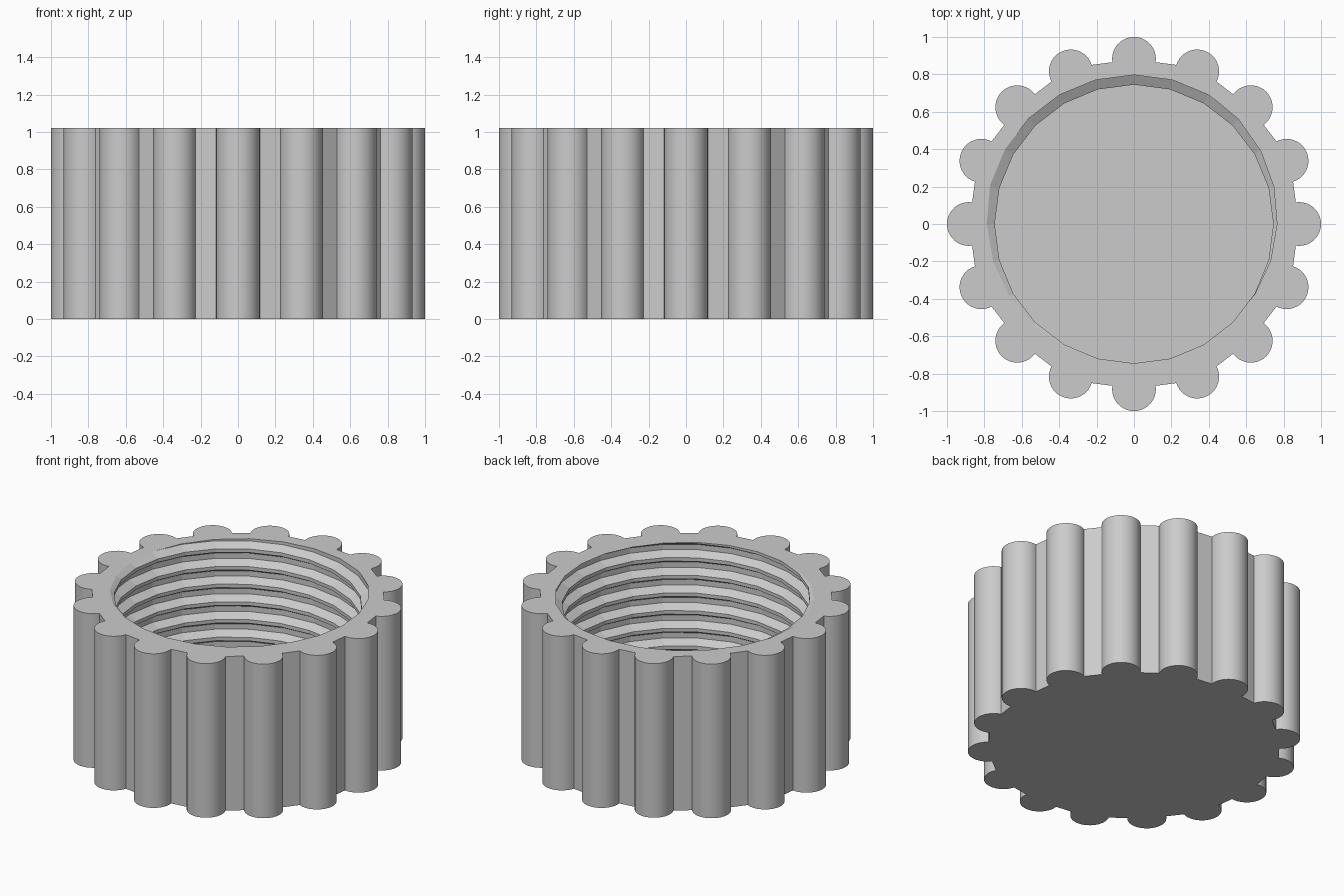
import bpy, bmesh
from math import sin, cos, radians, acos, pi

if "Cube" in bpy.data.objects:
    bpy.data.objects.remove(bpy.data.objects["Cube"])

H, FLOOR = 1.02, 0.117         # total height, inner floor level
PITCH, SIDES = 0.117, 24       # thread pitch, facets per turn
KNOB_R, KNOB_C = 0.117, 0.883  # grip rib radius and distance from axis
# thread profile over one pitch: (fraction of pitch, radius)
PROFILE = [(-0.15, 0.797), (0.15, 0.797), (0.4, 0.745), (0.6, 0.745)]

bm = bmesh.new()

# internal thread: one continuous helical tube wall
cols = []
for j in range(SIDES):
    a = 360 * j / SIDES
    col = []
    for t in range(-11, 4):
        for f, r in PROFILE:
            z = H + PITCH * (t + f + (a - 110) / 360)
            col.append(bm.verts.new((r * cos(radians(a)), r * sin(radians(a)), z)))
    cols.append(col)
n = len(PROFILE)
for j in range(SIDES):
    last = j == SIDES - 1
    nxt, shift = (cols[0], n) if last else (cols[j + 1], 0)
    for i in range(len(cols[j]) - 1 - n):
        bm.faces.new((cols[j][i], nxt[i + shift], nxt[i + 1 + shift], cols[j][i + 1]))

# trim the thread at the rim and at the floor
for z, top in ((H, True), (FLOOR, False)):
    bmesh.ops.bisect_plane(bm, geom=bm.verts[:] + bm.edges[:] + bm.faces[:], dist=1e-6,
                           plane_co=(0, 0, z), plane_no=(0, 0, 1),
                           clear_outer=top, clear_inner=not top)
loose = [v for v in bm.verts if not v.link_faces]
bmesh.ops.delete(bm, geom=loose, context='VERTS')


def rim_edges(z):
    return [e for e in bm.edges if len(e.link_faces) < 2
            and all(abs(v.co.z - z) < 1e-4 for v in e.verts)]


# inner floor
bmesh.ops.triangle_fill(bm, use_beauty=True, edges=rim_edges(FLOOR), normal=(0, 0, 1))

# outer outline: sixteen round ribs joined by straight body facets
outline, on_rib = [], []
ARC = 20
for k in range(16):
    c = 2 * pi * k / 16
    inner = 0.865 if k % 2 == 0 else 0.8725
    reach = acos((inner - KNOB_C) / KNOB_R)
    for i in range(ARC + 1):
        b = -reach + 2 * reach * i / ARC
        u, v = KNOB_C + KNOB_R * cos(b), KNOB_R * sin(b)
        outline.append((u * cos(c) - v * sin(c), u * sin(c) + v * cos(c)))
        on_rib.append(i < ARC)
low = [bm.verts.new((x, y, 0)) for x, y in outline]
high = [bm.verts.new((x, y, H)) for x, y in outline]
m = len(outline)
for i in range(m):
    k = (i + 1) % m
    f = bm.faces.new((low[i], low[k], high[k], high[i]))
    f.smooth = on_rib[i]

# underside and top rim
bm.faces.new(low[::-1])
bmesh.ops.triangle_fill(bm, use_beauty=True, edges=rim_edges(H), normal=(0, 0, 1))
bmesh.ops.recalc_face_normals(bm, faces=bm.faces[:])

mesh = bpy.data.meshes.new("threaded_cap")
bm.to_mesh(mesh)
bm.free()
mat = bpy.data.materials.new("light grey")
mat.diffuse_color = (0.6, 0.6, 0.6, 1)
mat.use_nodes = True
mat.node_tree.nodes["Principled BSDF"].inputs["Base Color"].default_value = mat.diffuse_color
mesh.materials.append(mat)
cap = bpy.data.objects.new("threaded_cap", mesh)
bpy.context.collection.objects.link(cap)
